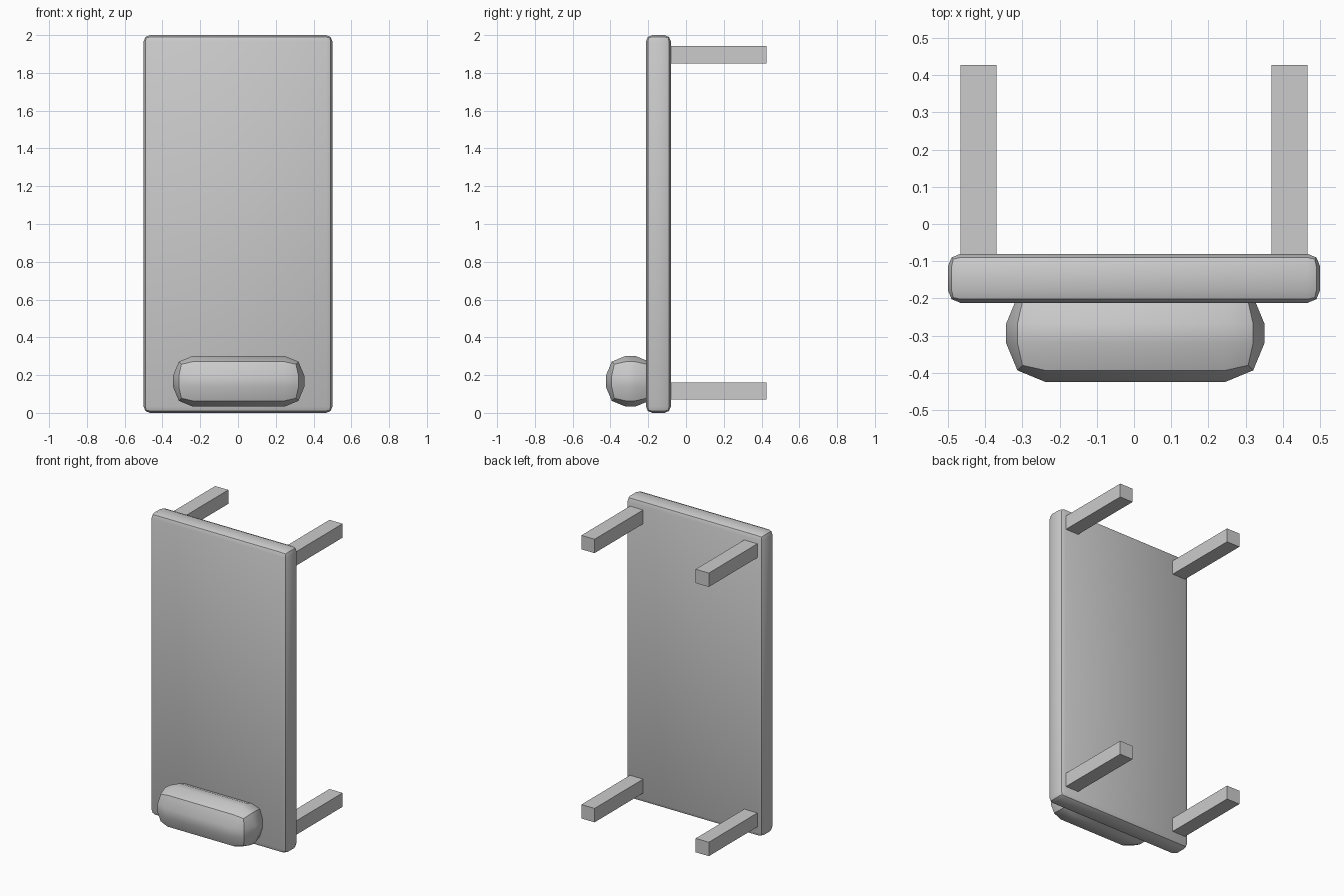
import bpy
import math

if "Cube" in bpy.data.objects:
    bpy.data.objects.remove(bpy.data.objects["Cube"])


def box(name, lo, hi, bevel=0.0):
    """Box between two corners, optionally with a two-segment rounded edge."""
    centre = [(a + b) / 2 for a, b in zip(lo, hi)]
    size = [b - a for a, b in zip(lo, hi)]
    bpy.ops.mesh.primitive_cube_add(size=1, location=centre)
    obj = bpy.context.object
    obj.name = name
    obj.scale = size
    bpy.ops.object.transform_apply(location=False, rotation=False, scale=True)
    if bevel:
        mod = obj.modifiers.new("rounded_edges", 'BEVEL')
        mod.width = bevel
        mod.segments = 2
        bpy.ops.object.modifier_apply(modifier=mod.name)
        bpy.ops.object.shade_smooth_by_angle(angle=math.radians(30))
    return obj


# Long padded board standing on its end
box("mattress", (-0.5, -0.212, 0.0), (0.5, -0.08, 2.0), 0.034)

# Pillow partly sunk into the board
box("pillow", (-0.344, -0.424, 0.033), (0.351, -0.164, 0.302), 0.105)

# Four square legs pointing backwards
for side, x in (("left", -0.418), ("right", 0.418)):
    for end, z in (("lower", 0.116), ("upper", 1.896)):
        box(f"{end}_{side}_leg",
            (x - 0.048, -0.1, z - 0.046), (x + 0.048, 0.427, z + 0.046))
